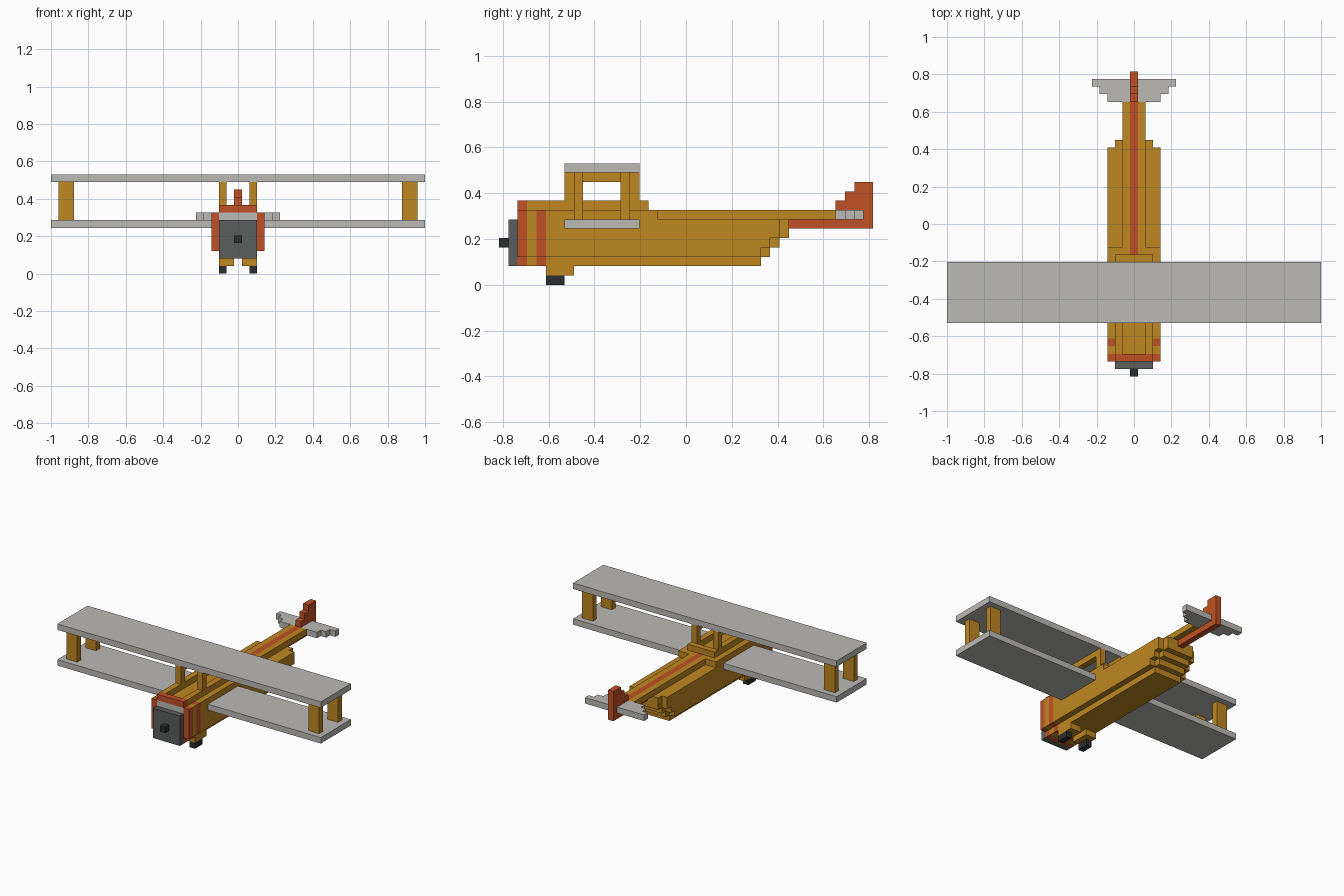
import bpy, bmesh

U = 2 / 49  # one block

cube = bpy.data.objects.get("Cube")
if cube:
    bpy.data.objects.remove(cube, do_unlink=True)


def make_material(name, rgb):
    m = bpy.data.materials.new(name)
    m.use_nodes = True
    m.diffuse_color = (*rgb, 1)
    bsdf = next(n for n in m.node_tree.nodes if n.type == 'BSDF_PRINCIPLED')
    bsdf.inputs["Base Color"].default_value = (*rgb, 1)
    return m


AMBER = make_material("amber", (0.52, 0.245, 0.015))
RED = make_material("rust_red", (0.535, 0.083, 0.018))
LIGHT = make_material("light_grey", (0.50, 0.49, 0.465))
DARK = make_material("dark_grey", (0.105, 0.112, 0.108))
BLACK = make_material("black", (0.025, 0.026, 0.028))


def part(name, mat, boxes, mirror=False):
    """Join boxes given in blocks as (x0, x1, y0, y1, z0, z1); mirror across x if asked."""
    bm = bmesh.new()
    if mirror:
        boxes = boxes + [(-b[1], -b[0], *b[2:]) for b in boxes]
    for b in boxes:
        verts = bmesh.ops.create_cube(bm, size=1)["verts"]
        for v in verts:
            v.co = [U * (b[2 * i + 1] if v.co[i] > 0 else b[2 * i]) for i in range(3)]
    bmesh.ops.recalc_face_normals(bm, faces=bm.faces)
    mesh = bpy.data.meshes.new(name)
    bm.to_mesh(mesh)
    bm.free()
    mesh.materials.append(mat)
    obj = bpy.data.objects.new(name, mesh)
    bpy.context.collection.objects.link(obj)
    return obj


def section(y0, y1):
    """Nose cross-section: narrow keel and wide body."""
    return [(-2.5, 2.5, y0, y1, 2, 3), (-3.5, 3.5, y0, y1, 3, 8)]


# Propeller hub and engine block
part("propeller_hub", BLACK, [(-.5, .5, -20, -19, 4, 5)])
part("engine_block", DARK, [(-2.5, 2.5, -19, -18, 2, 7)])

# Nose ring with a grey inset, then the striped cowling
part("nose_ring", RED, [
    (-2.5, 2.5, -18, -17, 2, 7), (-2.5, 2.5, -18, -17, 8, 9),
    (-3.5, -2.5, -18, -17, 3, 8), (2.5, 3.5, -18, -17, 3, 8)])
part("nose_plate", LIGHT, [(-2.5, 2.5, -18, -17, 7, 8)])
part("cowling", AMBER, section(-17, -16))
part("cowling_stripe", RED, [
    (-2.5, 2.5, -16, -15, 2, 3), (-3.5, -2.5, -16, -15, 3, 8), (2.5, 3.5, -16, -15, 3, 8)])
part("cowling_core", AMBER, [(-2.5, 2.5, -16, -15, 3, 8)])

# Fuselage, with stepped layers at the back
part("fuselage", AMBER, [
    (-2.5, 2.5, -15, 8, 2, 3),
    (-3.5, 3.5, -15, 8, 3, 4), (-2.5, 2.5, 8, 9, 3, 4),
    (-3.5, 3.5, -15, 9, 4, 5), (-2.5, 2.5, 9, 10, 4, 5),
    (-3.5, 3.5, -15, 10, 5, 7), (-2.5, 2.5, 10, 11, 5, 7),
    (-3.5, 3.5, -15, -4, 7, 8)])

# Rear deck with a red centre stripe
part("rear_deck", AMBER, [(.5, 1.5, -3, 16, 7, 8), (.5, 3.5, -4, -3, 7, 8)], mirror=True)
part("deck_stripe", RED, [(-.5, .5, -4, 16, 7, 8)])

# Cockpit rim
part("cockpit_sides", AMBER, [(1.5, 2.5, -17, -4, 8, 9)], mirror=True)
part("cockpit_back", AMBER, [(-1.5, 1.5, -5, -4, 8, 9)])

# Wings
part("upper_wing", LIGHT, [(-24.5, 24.5, -13, -5, 12, 13)])
part("lower_wings", LIGHT, [(3.5, 24.5, -13, -5, 6, 7)], mirror=True)

# Struts: centre frames on the cockpit sides, pairs near the wing tips
part("centre_struts", AMBER, [
    (1.5, 2.5, -13, -12, 9, 12), (1.5, 2.5, -6, -5, 9, 12),
    (1.5, 2.5, -12, -6, 11, 12)], mirror=True)
part("wing_struts", AMBER, [
    (21.5, 23.5, y, y + 1, 7, 12) for y in (-12, -7)], mirror=True)

# Landing gear
part("gear_legs", AMBER, [(.5, 2.5, -15, -12, 1, 2)], mirror=True)
part("wheels", BLACK, [(1.5, 2.5, -15, -13, 0, 1)], mirror=True)

# Tail
part("tail_boom", RED, [(-.5, .5, 11, 20, 6, 7)])
part("rudder", RED, [
    (-.5, .5, 16, 17, 7, 9), (-.5, .5, 17, 18, 7, 10), (-.5, .5, 18, 20, 7, 11)])
part("tailplane", LIGHT, [
    (.5, 3.5 + i, 16 + i, 17 + i, 7, 8) for i in range(3)], mirror=True)
